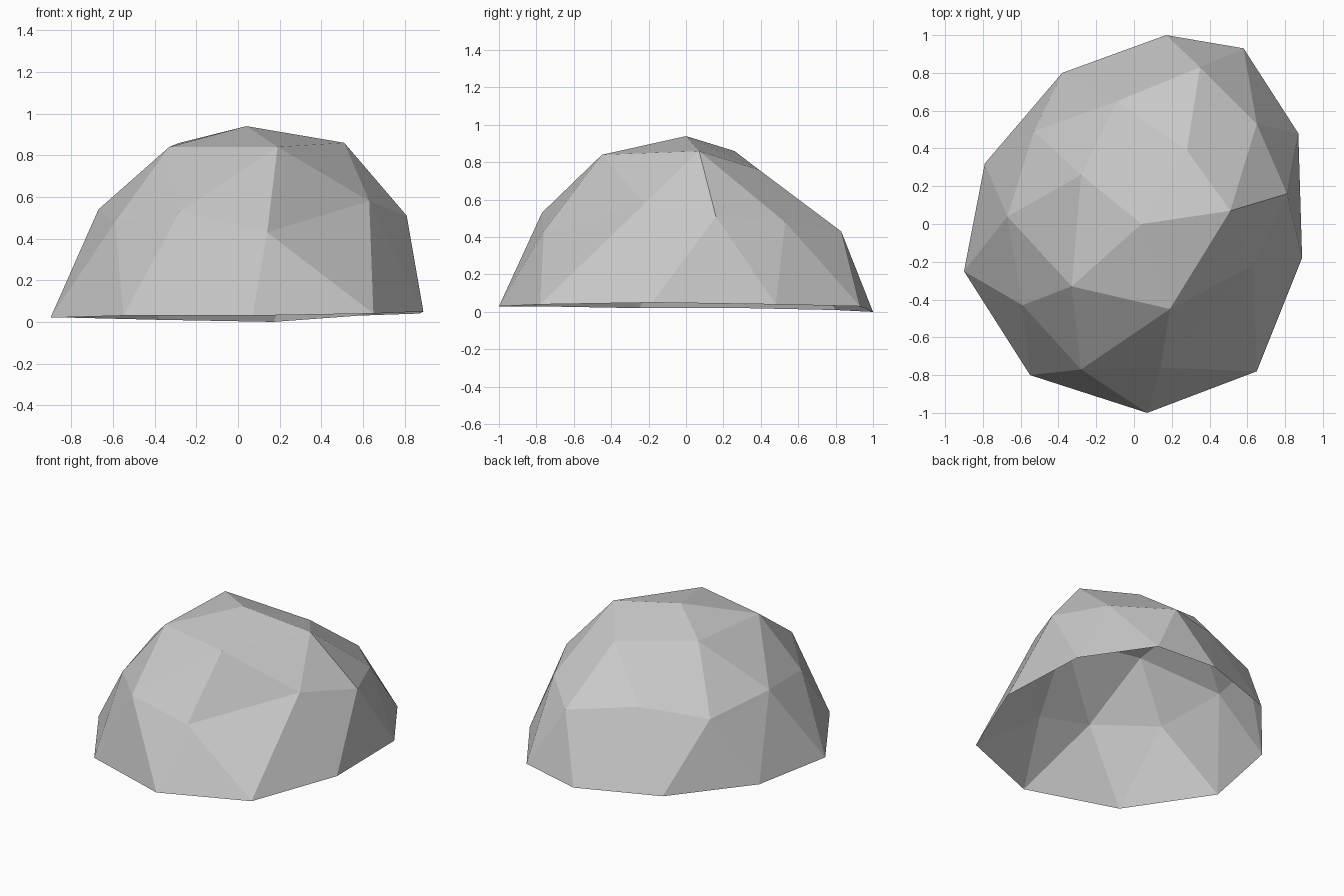
import bpy
import bmesh

# Remove the default cube
default_cube = bpy.data.objects.get("Cube")
if default_cube:
    bpy.data.objects.remove(default_cube, do_unlink=True)

# Stone material
stone_grey = bpy.data.materials.new("stone_grey")
stone_grey.use_nodes = True
grey = (0.58, 0.58, 0.58, 1)
stone_grey.diffuse_color = grey
stone_grey.node_tree.nodes["Principled BSDF"].inputs["Base Color"].default_value = grey

# Irregular rings of the boulder, each running clockwise seen from above
peak_point = (.04, 0, .94)
crown_points = [(.51, .07, .86), (.19, -.45, .84), (-.33, -.33, .84),
                (-.28, .26, .86), (.28, .39, .76)]
shoulder_points = [(.81, .16, .51), (.63, -.22, .58), (.14, -.76, .43),
                   (-.28, -.77, .53), (-.59, -.43, .48), (-.67, .04, .54),
                   (-.53, .49, .47), (-.09, .65, .5), (.35, .83, .43),
                   (.65, .53, .48)]
rim_points = [(.87, .48, .04), (.89, -.18, .05), (.65, -.78, .04),
              (.07, -1, .03), (-.55, -.8, .03), (-.9, -.25, .02),
              (-.79, .32, .02), (-.38, .8, .01), (.17, 1, 0),
              (.58, .93, .03)]


def add_ring(bm, points):
    return [bm.verts.new(point) for point in points]


def build_boulder():
    bm = bmesh.new()
    peak = bm.verts.new(peak_point)
    crown = add_ring(bm, crown_points)
    shoulder = add_ring(bm, shoulder_points)
    rim = add_ring(bm, rim_points)

    # Cap: fan around the peak, then facets from crown to shoulder
    for i, corner in enumerate(crown):
        following = crown[(i + 1) % len(crown)]
        before, middle, after = (shoulder[2 * i + step] for step in (-1, 0, 1))
        bm.faces.new((peak, following, corner))
        bm.faces.new((corner, following, after))
        bm.faces.new((corner, after, middle))
        bm.faces.new((corner, middle, before))

    # Sides: zigzag band from shoulder to the open rim
    for i, corner in enumerate(shoulder):
        after = (i + 1) % len(rim)
        bm.faces.new((corner, shoulder[after], rim[after]))
        bm.faces.new((corner, rim[after], rim[i]))

    mesh = bpy.data.meshes.new("boulder")
    bm.to_mesh(mesh)
    bm.free()
    mesh.materials.append(stone_grey)
    boulder = bpy.data.objects.new("boulder", mesh)
    bpy.context.collection.objects.link(boulder)


build_boulder()
